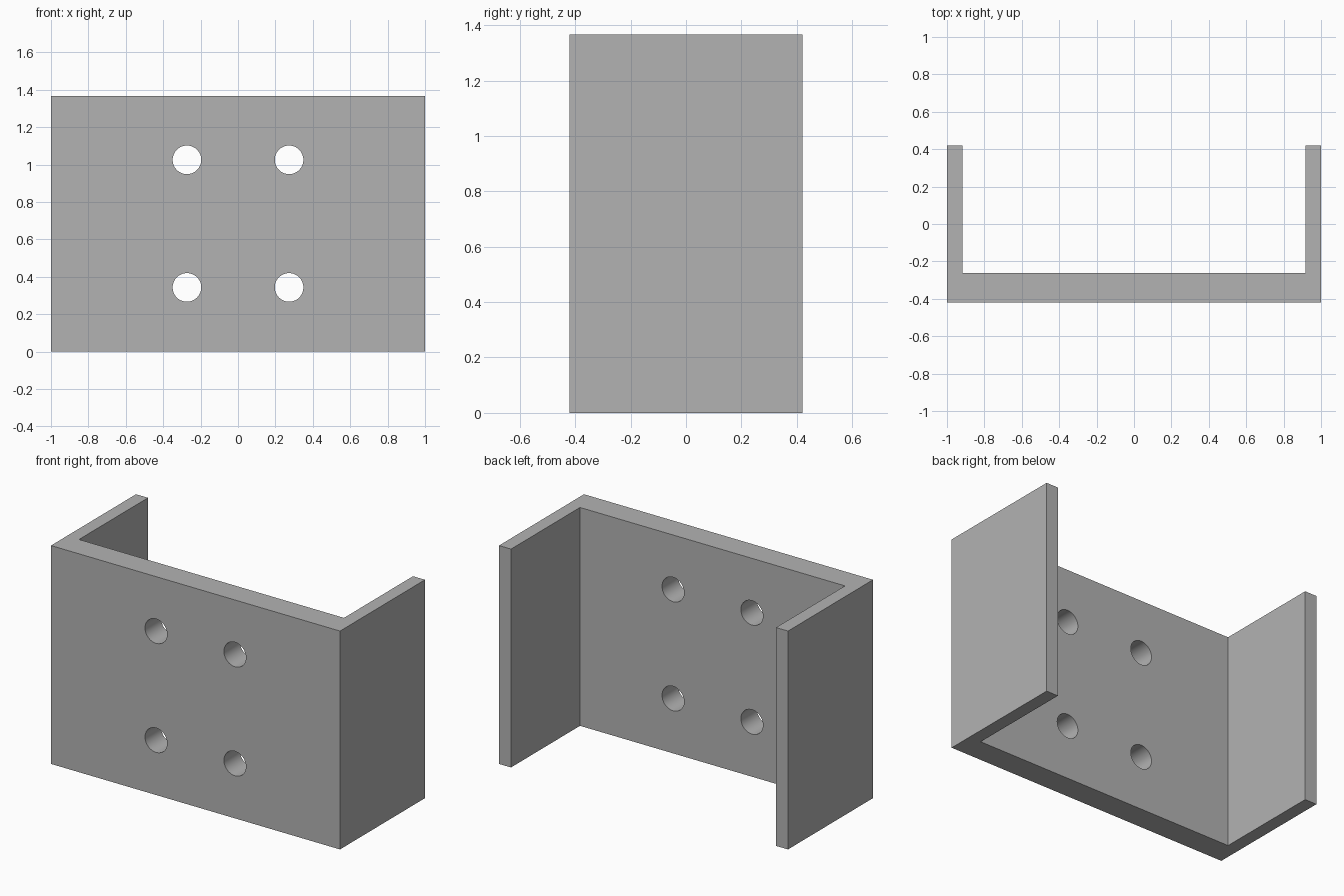
import bpy
import bmesh
import math
from mathutils import Matrix

cube = bpy.data.objects.get("Cube")
if cube:
    bpy.data.objects.remove(cube, do_unlink=True)

HEIGHT, HALF_W, HALF_D = 1.366, 1.0, 0.42
INNER_X, WEB_BACK = 0.917, -0.262
HOLE_X, HOLE_R, HOLE_Z = 0.273, 0.0765, (0.343, 1.025)

grey = bpy.data.materials.new("plain grey")
grey.use_nodes = True
grey.diffuse_color = (0.45, 0.45, 0.45, 1)
grey.node_tree.nodes["Principled BSDF"].inputs["Base Color"].default_value = grey.diffuse_color


def make_object(name, bm):
    bmesh.ops.recalc_face_normals(bm, faces=bm.faces)
    mesh = bpy.data.meshes.new(name)
    bm.to_mesh(mesh)
    bm.free()
    mesh.materials.append(grey)
    obj = bpy.data.objects.new(name, mesh)
    bpy.context.collection.objects.link(obj)
    return obj


# U-shaped channel: half profile mirrored across x, extruded upwards
half = [(HALF_W, -HALF_D), (HALF_W, HALF_D), (INNER_X, HALF_D), (INNER_X, WEB_BACK)]
profile = half + [(-x, y) for x, y in reversed(half)]
bm = bmesh.new()
base = bm.faces.new([bm.verts.new((x, y, 0)) for x, y in profile])
top = bmesh.ops.extrude_face_region(bm, geom=[base])["geom"]
bmesh.ops.translate(bm, vec=(0, 0, HEIGHT),
                    verts=[v for v in top if isinstance(v, bmesh.types.BMVert)])
bracket = make_object("channel_bracket", bm)

# Four bolt holes through the web
bm = bmesh.new()
for x in (-HOLE_X, HOLE_X):
    for z in HOLE_Z:
        place = Matrix.Translation((x, (WEB_BACK - HALF_D) / 2, z)) @ Matrix.Rotation(math.pi / 2, 4, "X")
        bmesh.ops.create_cone(bm, cap_ends=True, segments=48, radius1=HOLE_R,
                              radius2=HOLE_R, depth=0.4, matrix=place)
cutter = make_object("bolt_hole_cutter", bm)

cut = bracket.modifiers.new("bolt holes", "BOOLEAN")
cut.operation = "DIFFERENCE"
cut.solver = "EXACT"
cut.object = cutter

# Apply the cut, then smooth only the hole walls
bpy.ops.object.select_all(action="DESELECT")
bracket.select_set(True)
bpy.context.view_layer.objects.active = bracket
bpy.ops.object.modifier_apply(modifier=cut.name)
bpy.data.objects.remove(cutter, do_unlink=True)
bpy.ops.object.shade_smooth_by_angle(angle=math.radians(30))
